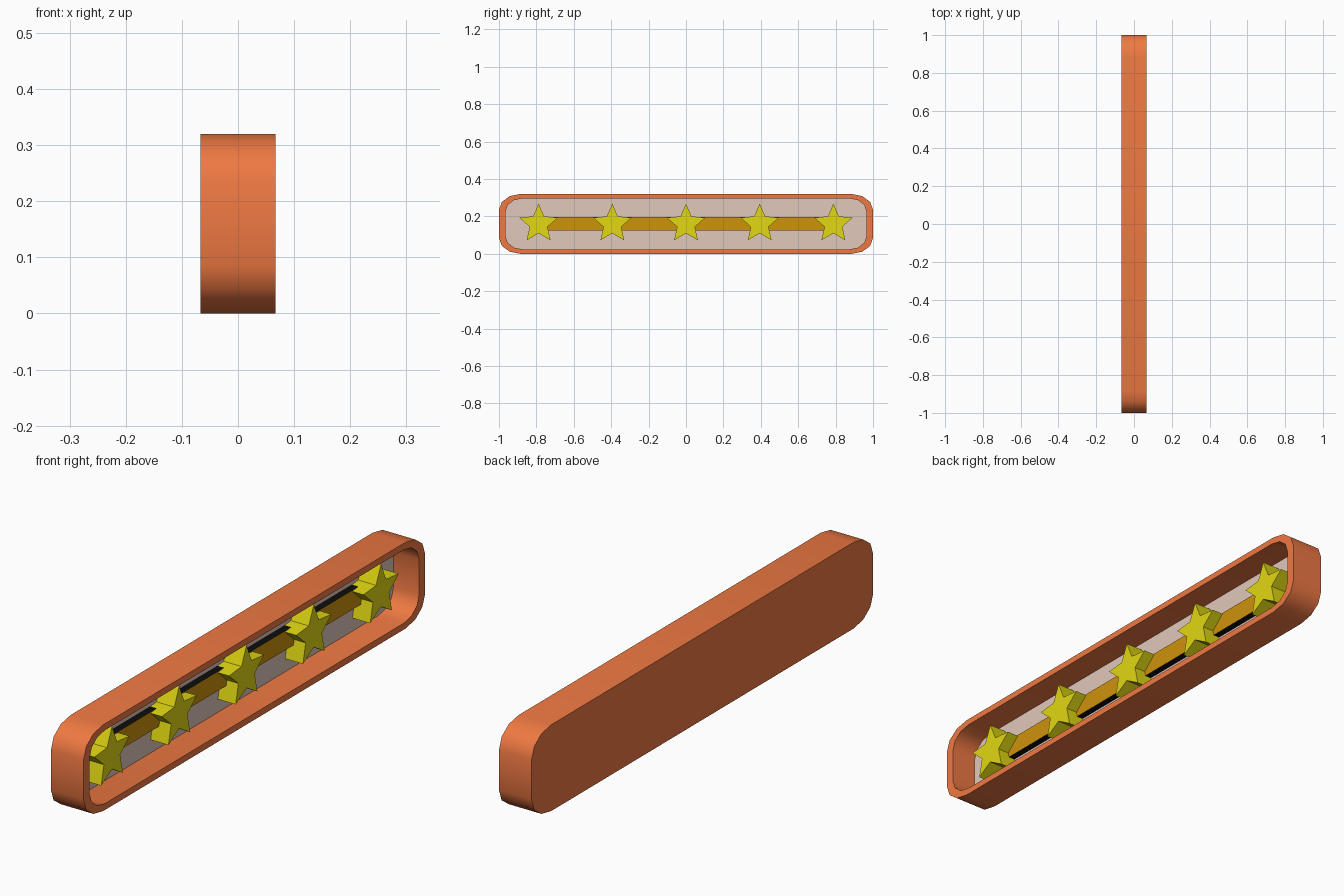
import bpy, bmesh
from math import sin, cos, pi, radians

if "Cube" in bpy.data.objects:
    bpy.data.objects.remove(bpy.data.objects["Cube"])

ZC = 0.16  # mid height of the whole badge


def material(name, rgb):
    m = bpy.data.materials.new(name)
    m.diffuse_color = (*rgb, 1)
    m.use_nodes = True
    m.node_tree.nodes["Principled BSDF"].inputs["Base Color"].default_value = m.diffuse_color
    return m


orange = material("orange", (0.86, 0.19, 0.055))
cream = material("cream", (0.76, 0.58, 0.50))
yellow = material("yellow", (0.76, 0.69, 0.006))
amber = material("amber", (0.62, 0.29, 0.004))
black = material("black", (0.004, 0.004, 0.004))


def rounded(hy, hz, ry, rz, seg=3):
    """Rounded rectangle in the YZ plane, as (y, z) points."""
    pts = []
    for q, (sy, sz) in enumerate([(1, 1), (-1, 1), (-1, -1), (1, -1)]):
        for i in range(seg + 1):
            a = pi / 2 * (q + i / seg)
            pts.append((sy * (hy - ry) + ry * cos(a), ZC + sz * (hz - rz) + rz * sin(a)))
    return pts


def star(yc, r_out, r_in):
    return [(yc + (r_in if i % 2 else r_out) * sin(i * pi / 5),
             ZC + (r_in if i % 2 else r_out) * cos(i * pi / 5)) for i in range(10)]


def loft(name, sections, mats, side_mat=0, smooth=False):
    """Skin a list of (x, profile) sections and cap both ends."""
    bm = bmesh.new()
    rings = [[bm.verts.new((x, y, z)) for y, z in prof] for x, prof in sections]
    for a, b in zip(rings, rings[1:]):
        for i in range(len(a)):
            j = (i + 1) % len(a)
            bm.faces.new((a[i], a[j], b[j], b[i])).material_index = side_mat
    bm.faces.new(rings[0])
    bm.faces.new(rings[-1])
    bmesh.ops.recalc_face_normals(bm, faces=bm.faces)
    me = bpy.data.meshes.new(name)
    bm.to_mesh(me)
    bm.free()
    for m in mats:
        me.materials.append(m)
    ob = bpy.data.objects.new(name, me)
    bpy.context.collection.objects.link(ob)
    if smooth:
        bpy.ops.object.select_all(action='DESELECT')
        ob.select_set(True)
        bpy.context.view_layer.objects.active = ob
        bpy.ops.object.shade_smooth_by_angle(angle=radians(35))
    return ob


# Open tray: closed back, rim, recessed inside
outer = rounded(1.0, 0.16, 0.115, 0.085)
inner = rounded(0.965, 0.136, 0.09, 0.07)
loft("tray", [(-0.067, outer), (0.067, outer), (0.067, inner), (-0.043, inner)],
     [orange], smooth=True)

# Pale panel on the tray floor
loft("floor_panel", [(-0.046, inner), (-0.038, inner)], [cream])

# Bar behind the stars, with black edges
bar = [(-0.79, 0.125), (0.79, 0.125), (0.79, 0.197), (-0.79, 0.197)]
loft("bar", [(-0.041, bar), (-0.012, bar)], [amber, black], side_mat=1)

# Row of five stars
for k in range(5):
    prof = star((k - 2) * 0.394, 0.108, 0.05)
    loft(f"star_{k + 1}", [(-0.041, prof), (0.035, prof)], [yellow])
